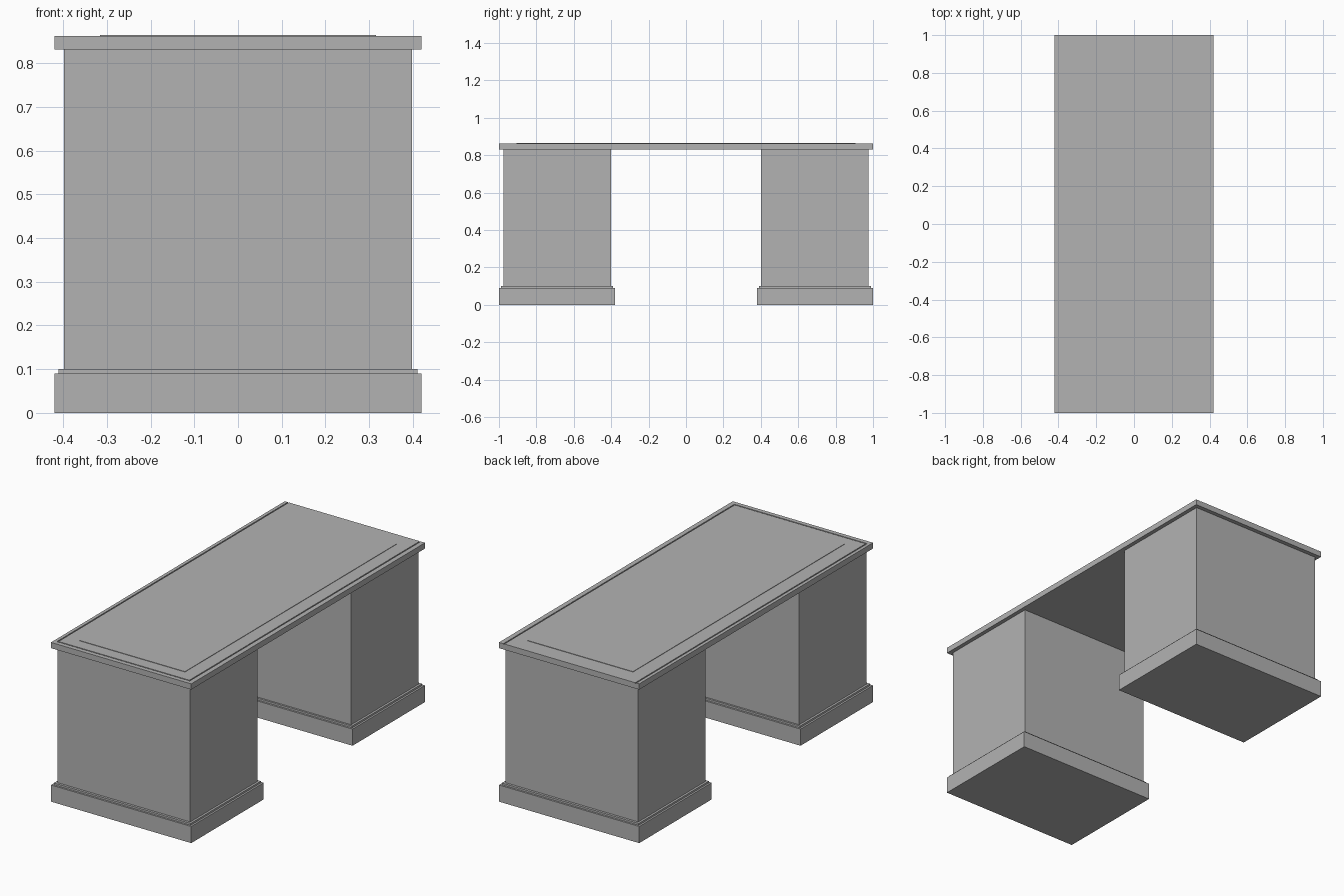
import bpy

if "Cube" in bpy.data.objects:
    bpy.data.objects.remove(bpy.data.objects["Cube"])

# One grey finish for the whole desk
grey = bpy.data.materials.new("plain grey")
grey.diffuse_color = (0.45, 0.45, 0.45, 1)
grey.use_nodes = True
grey.node_tree.nodes["Principled BSDF"].inputs["Base Color"].default_value = grey.diffuse_color


def box(name, x, y, z):
    """Box spanning the given (min, max) ranges."""
    verts = [(a, b, c) for a in x for b in y for c in z]
    faces = [(0, 1, 3, 2), (4, 6, 7, 5), (0, 4, 5, 1),
             (2, 3, 7, 6), (0, 2, 6, 4), (1, 5, 7, 3)]
    mesh = bpy.data.meshes.new(name)
    mesh.from_pydata(verts, [], faces)
    mesh.materials.append(grey)
    obj = bpy.data.objects.new(name, mesh)
    bpy.context.collection.objects.link(obj)
    return obj


# Pedestals: plinth, small step and body at each end
for side, s in (("front", -1), ("back", 1)):
    for part, half_x, inner, outer, low, high in (
            ("plinth", 0.42, 0.38, 1.0, 0.0, 0.09),
            ("plinth_step", 0.41, 0.39, 0.99, 0.09, 0.10),
            ("pedestal", 0.398, 0.40, 0.977, 0.10, 0.831)):
        box(f"{side}_{part}", (-half_x, half_x),
            sorted((s * inner, s * outer)), (low, high))

# Desk top: slab, main field and edge strips separated by a fine groove
FLOOR, TOP = 0.858, 0.862
box("top_slab", (-0.42, 0.42), (-1, 1), (0.831, FLOOR))
box("top_field", (-0.396, 0.388), (-0.97, 1), (FLOOR, TOP))
box("left_edge_strip", (-0.42, -0.402), (-1, 1), (FLOOR, TOP))
box("right_edge_strip", (0.394, 0.42), (-1, 1), (FLOOR, TOP))
box("front_edge_strip", (-0.402, 0.394), (-1, -0.976), (FLOOR, TOP))

# Thin writing panel
box("writing_panel", (-0.316, 0.316), (-0.905, 0.905), (TOP, 0.8645))
